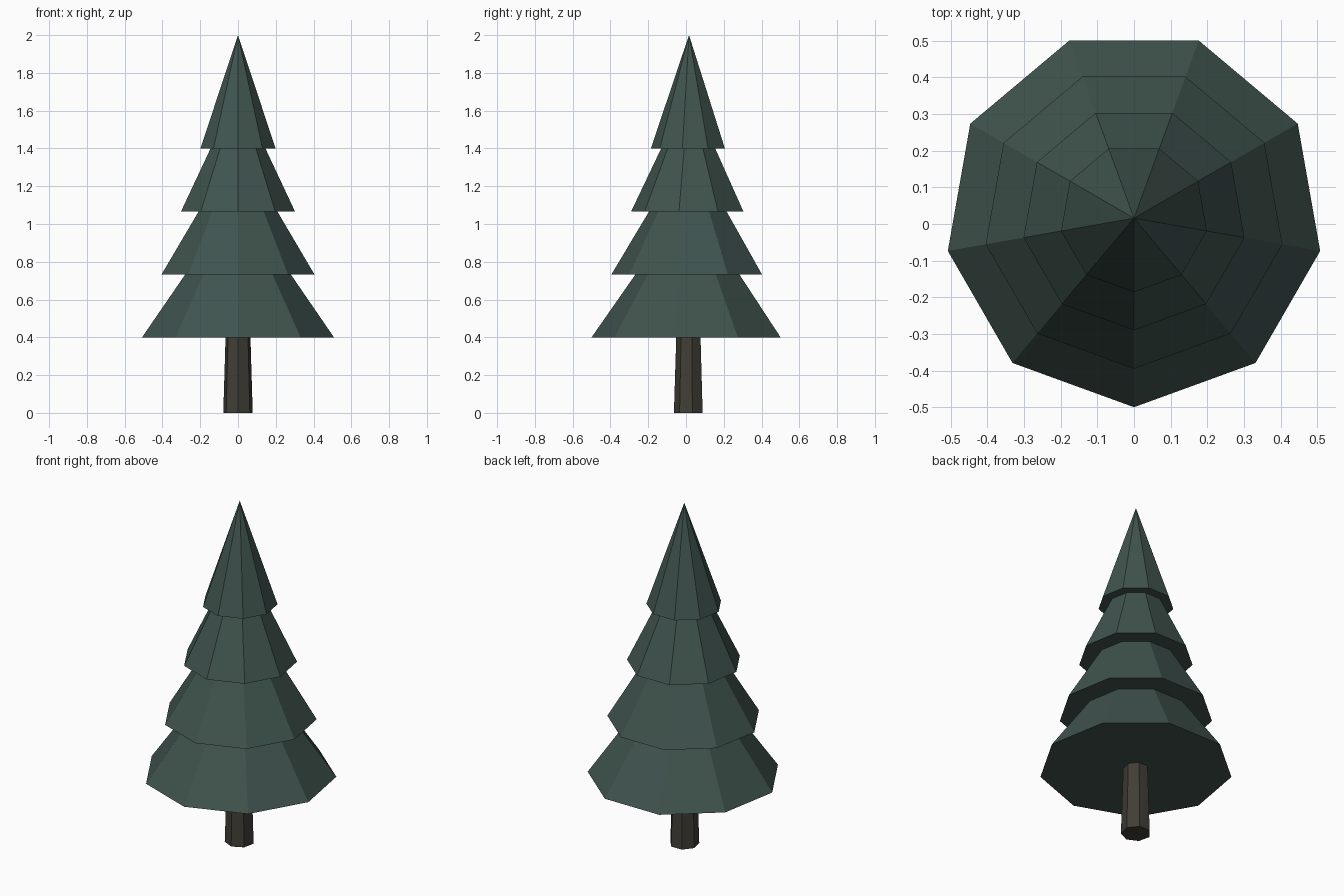
import bpy
import math

cube = bpy.data.objects.get("Cube")
if cube:
    bpy.data.objects.remove(cube, do_unlink=True)

CENTRE_Y = 0.016  # odd-sided rings sit slightly behind the bounding-box centre


def make_material(name, rgb):
    colour = (*rgb, 1.0)
    mat = bpy.data.materials.new(name)
    mat.use_nodes = True
    mat.diffuse_color = colour
    mat.node_tree.nodes["Principled BSDF"].inputs["Base Color"].default_value = colour
    return mat


def make_cone(name, sides, base_radius, top_radius, base, top, mat):
    """Flat-shaded upright cone with one corner facing the front."""
    bpy.ops.mesh.primitive_cone_add(
        vertices=sides, radius1=base_radius, radius2=top_radius,
        depth=top - base, location=(0, CENTRE_Y, (base + top) / 2),
        rotation=(0, 0, math.pi))
    obj = bpy.context.object
    # Put a corner exactly on -y, whichever way the primitive starts
    corner = obj.data.vertices[0].co
    obj.rotation_euler.z = -math.pi / 2 - math.atan2(corner.y, corner.x)
    obj.name = obj.data.name = name
    obj.data.materials.append(mat)
    return obj


needles = make_material("dark pine green", (0.051, 0.088, 0.076))
bark = make_material("dark bark brown", (0.052, 0.048, 0.037))

# Tapered seven-sided trunk
make_cone("trunk", 7, 0.08, 0.067, 0.0, 0.42, bark)

# Nine-sided foliage tiers: name, base radius, base height, tip height
tiers = [
    ("bottom_foliage", 0.516, 0.40, 1.14),
    ("lower_foliage", 0.411, 0.733, 1.42),
    ("upper_foliage", 0.306, 1.067, 1.71),
    ("top_foliage", 0.202, 1.40, 2.0),
]
for name, radius, base, tip in tiers:
    make_cone(name, 9, radius, 0.0, base, tip, needles)
